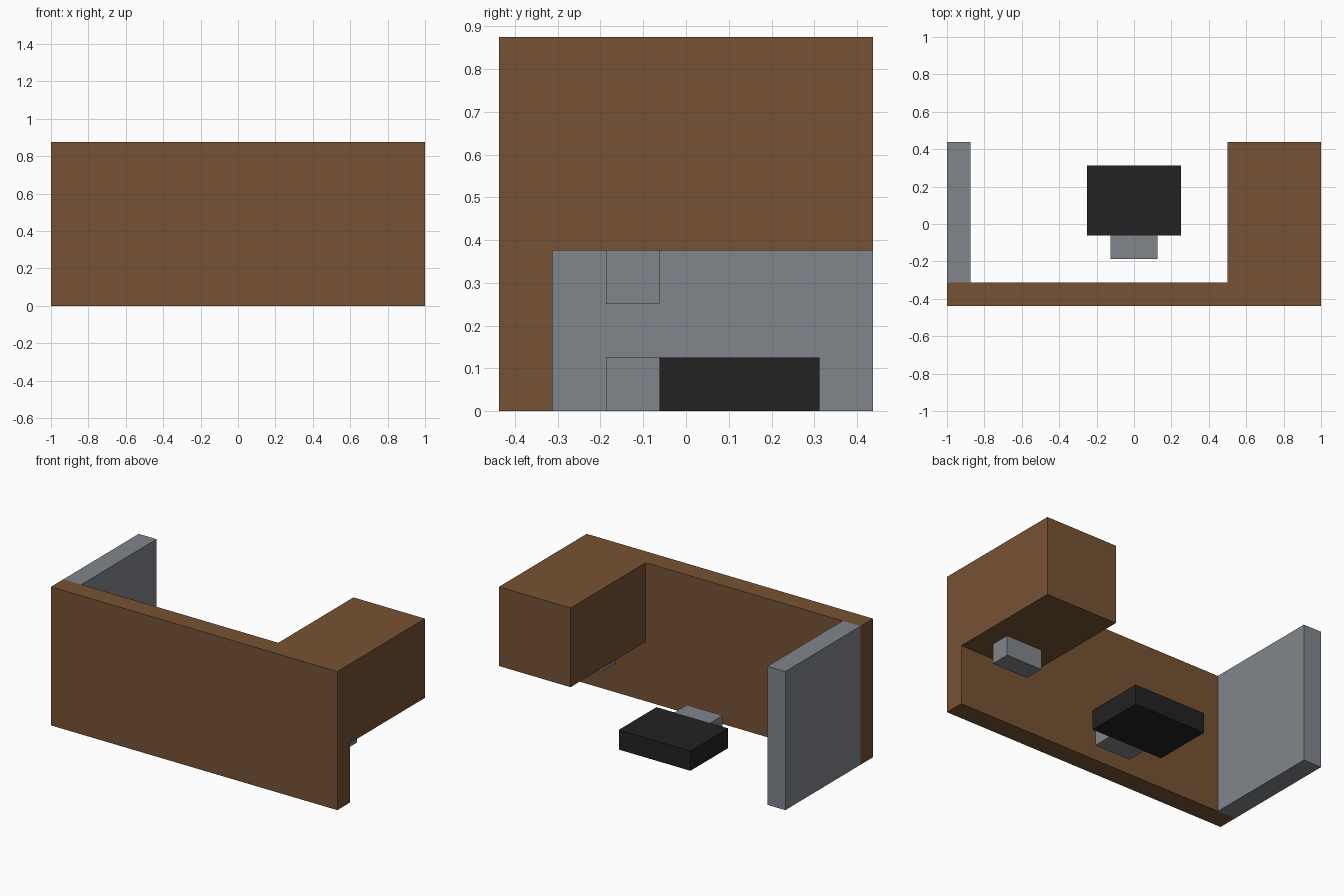
import bpy
import bmesh
from mathutils import Vector

cube = bpy.data.objects.get("Cube")
if cube:
    bpy.data.objects.remove(cube, do_unlink=True)


def linear(c):
    c /= 255
    return c / 12.92 if c <= 0.04045 else ((c + 0.055) / 1.055) ** 2.4


def material(name, rgb):
    colour = (*[linear(c) for c in rgb], 1)
    mat = bpy.data.materials.new(name)
    mat.use_nodes = True
    mat.diffuse_color = colour
    mat.node_tree.nodes["Principled BSDF"].inputs["Base Color"].default_value = colour
    return mat


def box(name, low, high, mat):
    """Flat-shaded box between two opposite corners."""
    low, high = Vector(low), Vector(high)
    bm = bmesh.new()
    bmesh.ops.create_cube(bm, size=1)
    bmesh.ops.scale(bm, vec=high - low, verts=bm.verts)
    mesh = bpy.data.meshes.new(name)
    bm.to_mesh(mesh)
    bm.free()
    mesh.materials.append(mat)
    obj = bpy.data.objects.new(name, mesh)
    obj.location = (low + high) / 2
    bpy.context.collection.objects.link(obj)
    return obj


brown = material("brown wood", (118, 82, 51))
grey = material("grey metal", (129, 134, 140))
black = material("black", (34, 34, 34))

BACK, INNER, TOP = 0.4375, -0.3125, 0.875

# Wooden body: full-width front panel and the hanging cabinet behind it
box("front_panel", (-1, -BACK, 0), (1, INNER, TOP), brown)
box("cabinet", (0.5, INNER, 0.375), (1, BACK, TOP), brown)

# Metal side wall
box("side_panel", (-1, INNER, 0), (-0.875, BACK, TOP), grey)

# Two equal small blocks: one under the cabinet, one in front of the pad
for name, x, z in (("cabinet_bracket", 0.75, 0.25), ("floor_block", 0, 0)):
    box(name, (x - 0.125, -0.1875, z), (x + 0.125, -0.0625, z + 0.125), grey)

# Dark pad on the floor
box("floor_pad", (-0.25, -0.0625, 0), (0.25, 0.3125, 0.125), black)
